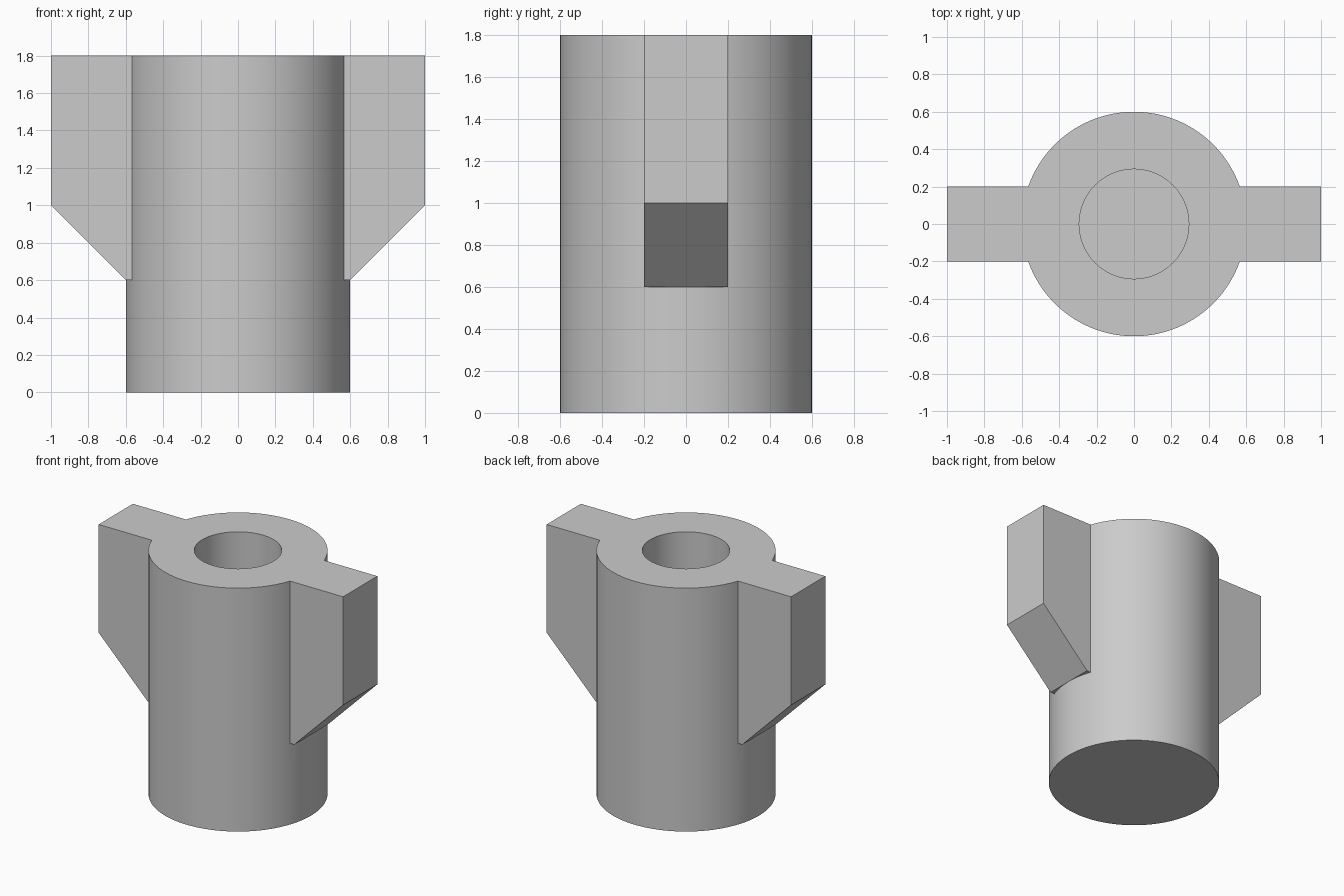
import bpy
import bmesh
from math import radians

cube = bpy.data.objects.get("Cube")
if cube:
    bpy.data.objects.remove(cube, do_unlink=True)

HEIGHT = 1.8
BODY_R, BORE_R, BORE_FLOOR = 0.6, 0.293, 0.3
WING_HALF = 0.2

# Single grey material
grey = bpy.data.materials.new("plain_grey")
grey.use_nodes = True
colour = (0.6, 0.6, 0.6, 1)
grey.diffuse_color = colour
grey.node_tree.nodes["Principled BSDF"].inputs["Base Color"].default_value = colour


def cylinder(name, radius, bottom, top):
    bpy.ops.mesh.primitive_cylinder_add(
        vertices=128, radius=radius, depth=top - bottom,
        location=(0, 0, (bottom + top) / 2))
    obj = bpy.context.object
    obj.name = name
    obj.data.materials.append(grey)
    return obj


def wing(name, side):
    """Extrude the chamfered wing outline across y."""
    outline = [(0.45, 0.6), (0.6, 0.6), (1, 1), (1, HEIGHT), (0.45, HEIGHT)]
    bm = bmesh.new()
    face = bm.faces.new([bm.verts.new((side * x, -WING_HALF, z)) for x, z in outline])
    grown = bmesh.ops.extrude_face_region(bm, geom=[face])["geom"]
    bmesh.ops.translate(bm, vec=(0, 2 * WING_HALF, 0),
                        verts=[v for v in grown if isinstance(v, bmesh.types.BMVert)])
    bmesh.ops.recalc_face_normals(bm, faces=bm.faces)
    mesh = bpy.data.meshes.new(name)
    bm.to_mesh(mesh)
    bm.free()
    mesh.materials.append(grey)
    obj = bpy.data.objects.new(name, mesh)
    bpy.context.collection.objects.link(obj)
    return obj


def combine(target, other, operation):
    mod = target.modifiers.new(operation.lower(), "BOOLEAN")
    mod.operation = operation
    mod.solver = "EXACT"
    mod.object = other
    bpy.context.view_layer.objects.active = target
    bpy.ops.object.modifier_apply(modifier=mod.name)
    bpy.data.objects.remove(other, do_unlink=True)


# Round body joined with its two wings, then a blind bore from the top
body = cylinder("winged_body", BODY_R, 0, HEIGHT)
for name, side in (("left_wing", 1), ("right_wing", -1)):
    combine(body, wing(name, side), "UNION")
combine(body, cylinder("bore_cutter", BORE_R, BORE_FLOOR, HEIGHT + 0.2), "DIFFERENCE")

# Smooth round walls, crisp corners
bpy.ops.object.select_all(action="DESELECT")
body.select_set(True)
bpy.context.view_layer.objects.active = body
bpy.ops.object.shade_smooth_by_angle(angle=radians(30))
